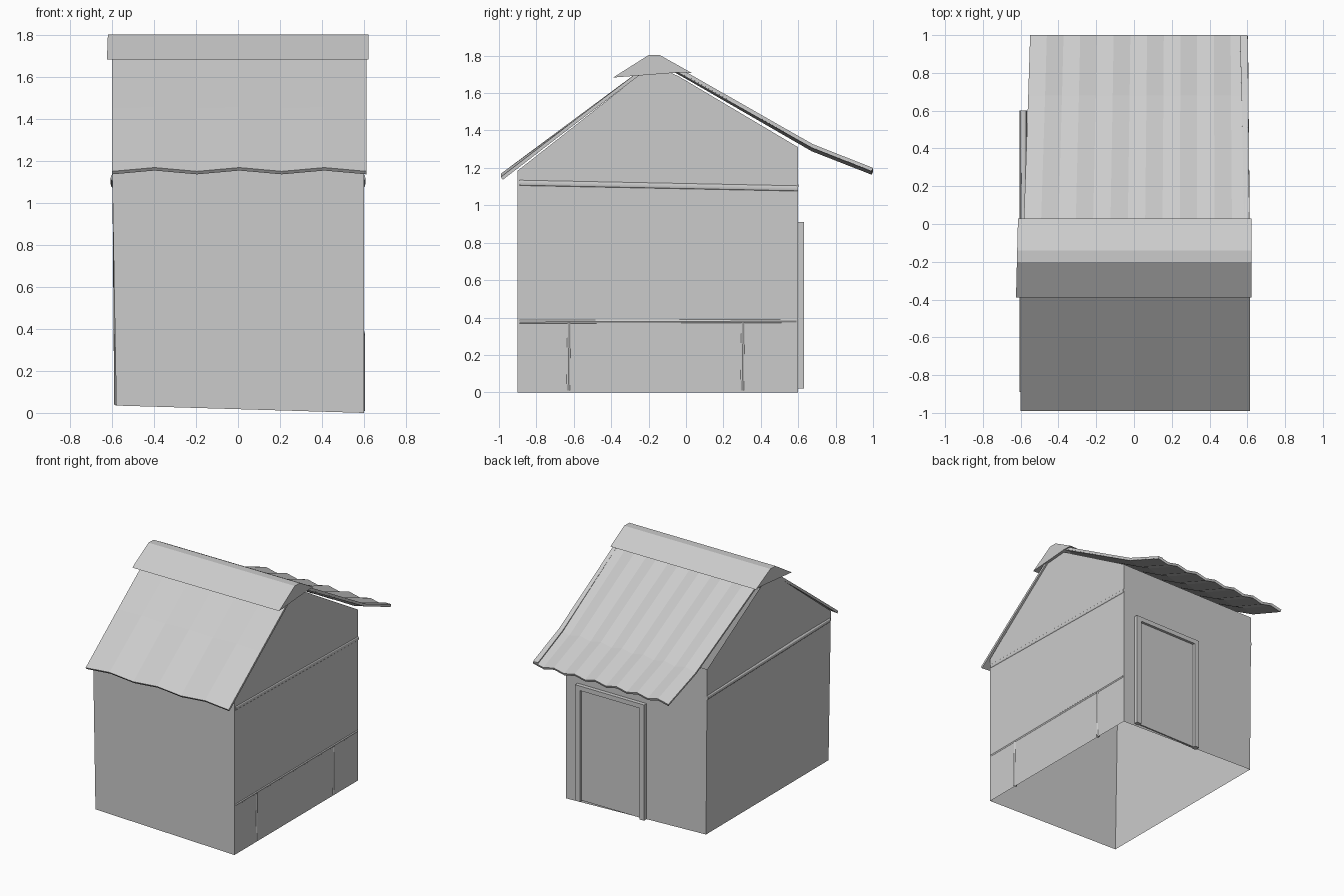
import bpy, math
from mathutils import Vector

if "Cube" in bpy.data.objects:
    bpy.data.objects.remove(bpy.data.objects["Cube"])


def mesh_object(name, verts, faces):
    me = bpy.data.meshes.new(name)
    me.from_pydata(verts, [], faces)
    me.update()
    ob = bpy.data.objects.new(name, me)
    bpy.context.collection.objects.link(ob)
    return ob


def box(name, x0, x1, y0, y1, z0, z1):
    v = [(x, y, z) for x in (x0, x1) for y in (y0, y1) for z in (z0, z1)]
    f = [(0, 1, 3, 2), (4, 6, 7, 5), (0, 4, 5, 1), (2, 3, 7, 6), (0, 2, 6, 4), (1, 5, 7, 3)]
    return mesh_object(name, v, f)


def rod(name, a, b, r):
    a, b = Vector(a), Vector(b)
    bpy.ops.mesh.primitive_cylinder_add(vertices=12, radius=r, depth=(b - a).length, location=(a + b) / 2)
    ob = bpy.context.object
    ob.name = name
    ob.rotation_euler = (b - a).to_track_quat('Z', 'Y').to_euler()
    bpy.ops.object.shade_smooth_by_angle()
    return ob


def sheet(name, rows, nx, amp, thick):
    """Corrugated sheet; rows run with rising y: (y, z, left x, right x, wave scale)."""
    verts, faces = [], []
    for y, z, xl, xr, s in rows:
        for i in range(nx + 1):
            wave = amp * s * (1 if i % 2 else -1)
            verts.append((xl + (xr - xl) * i / nx, y, z + wave))
    n = nx + 1
    for r in range(len(rows) - 1):
        for i in range(nx):
            a = r * n + i
            faces.append((a, a + 1, a + 1 + n, a + n))
    ob = mesh_object(name, verts, faces)
    m = ob.modifiers.new("thickness", 'SOLIDIFY')
    m.thickness = thick
    m.offset = -1
    return ob


# Shed walls: open below, slightly leaning on the left
gable = [(-0.9, 0.0), (0.6, 0.0), (0.6, 1.31), (-0.04, 1.69), (-0.15, 1.74), (-0.22, 1.72), (-0.9, 1.185)]
right = [(0.6, y, z) for y, z in gable]
left = [(-0.6, y, z) for y, z in gable]
left[0] = (-0.58, -0.9, 0.035)
left[1] = (-0.59, 0.6, 0.04)
n = len(gable)
mesh_object("walls", right + left,
            [tuple(range(n)), tuple(range(2 * n - 1, n - 1, -1)),
             (0, 6, n + 6, n), (1, n + 1, n + 2, 2)])

# Front roof: gently waved towards the eave
sheet("front_roof", [(-0.99, 1.16, -0.6, 0.613, 1), (-0.6, 1.455, -0.6, 0.613, 0.4),
                     (-0.2, 1.755, -0.6, 0.613, 0)], 6, 0.009, 0.018)

# Back roof: corrugated, kicking out over the door
sheet("back_roof", [(-0.12, 1.77, -0.585, 0.61, 0.6), (0.03, 1.688, -0.583, 0.61, 0.8),
                    (0.68, 1.315, -0.56, 0.603, 1), (1.0, 1.19, -0.55, 0.6, 1)],
      13, 0.01, 0.018)
# Flat edge strip of the back roof
sheet("roof_edge", [(-0.1, 1.765, 0.585, 0.612, 0), (0.68, 1.326, 0.57, 0.606, 0),
                    (0.995, 1.202, 0.56, 0.602, 0)], 1, 0, 0.02)

# Ridge cap
cap = [(-0.39, 1.683), (-0.04, 1.71), (0.03, 1.708), (-0.14, 1.803), (-0.2, 1.803)]
k = len(cap)
mesh_object("ridge_cap", [(0.622, y, z) for y, z in cap] +
            [(-0.615 + 0.025 * y, y, z) for y, z in cap],
            [tuple(range(k)), tuple(range(2 * k - 1, k - 1, -1))] +
            [(i, i + k, (i + 1) % k + k, (i + 1) % k) for i in range(k)])

# Wall battens showing as low ridges
rod("right_upper_batten", (0.587, -0.89, 1.12), (0.587, 0.6, 1.09), 0.02)
rod("left_upper_batten", (-0.587, -0.89, 1.12), (-0.587, 0.6, 1.09), 0.02)
rod("right_lower_batten", (0.591, -0.89, 0.377), (0.591, 0.59, 0.381), 0.013)
for i, y in enumerate((-0.63, 0.3)):
    rod("right_post_%d" % i, (0.591, y, 0.01), (0.591, y + 0.005, 0.375), 0.013)

# Back door and its frame
box("door", -0.05, 0.47, 0.59, 0.61, 0.025, 0.88)
box("frame_left", -0.085, -0.045, 0.59, 0.63, 0.022, 0.91)
box("frame_right", 0.46, 0.5, 0.59, 0.63, 0.02, 0.91)
box("frame_top", -0.045, 0.46, 0.59, 0.63, 0.875, 0.91)
